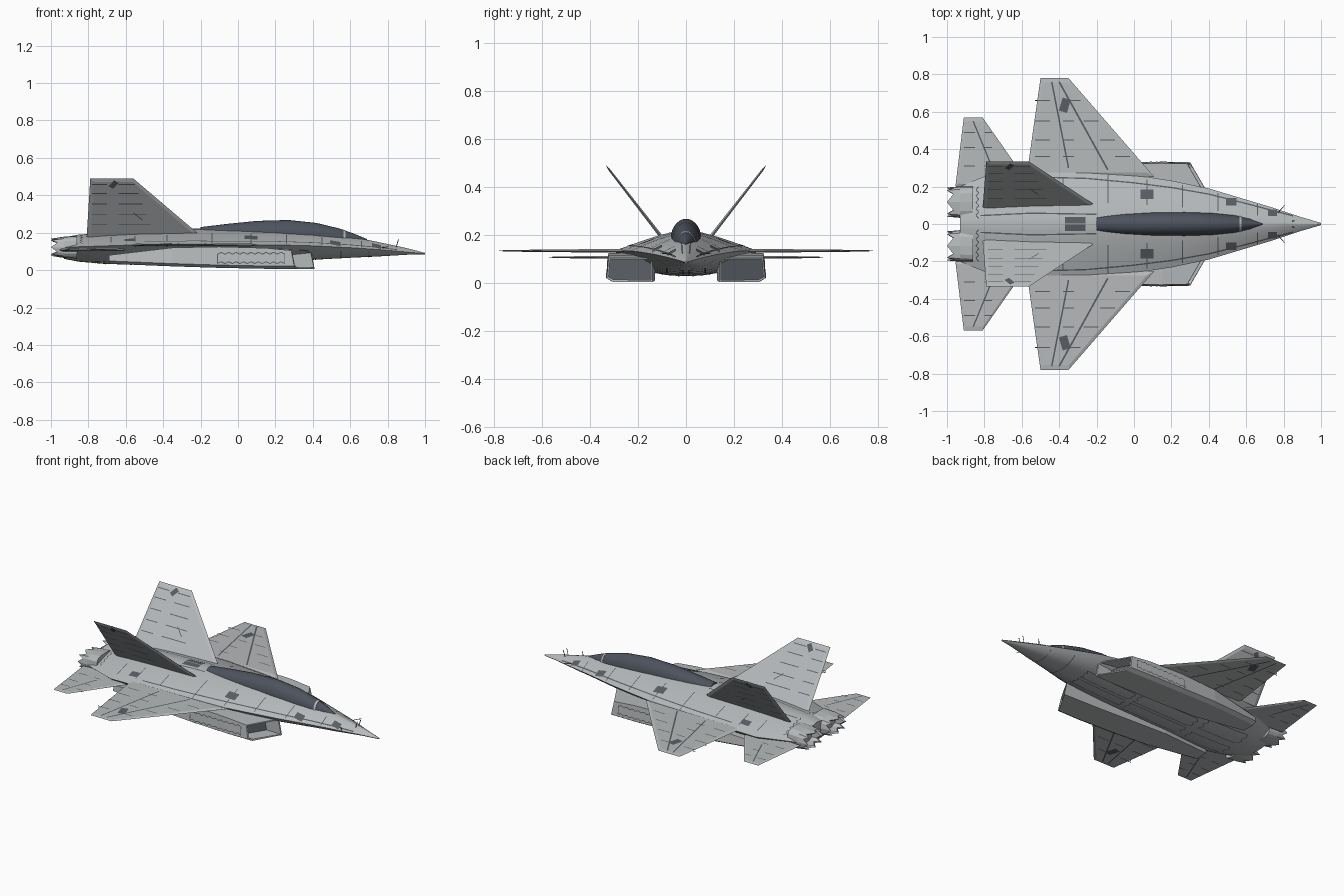
import bpy, bmesh, math
from mathutils import Vector

if "Cube" in bpy.data.objects:
    bpy.data.objects.remove(bpy.data.objects["Cube"])


def material(name, rgb, rough=0.6):
    m = bpy.data.materials.new(name)
    m.use_nodes = True
    m.diffuse_color = (*rgb, 1)
    node = m.node_tree.nodes["Principled BSDF"]
    node.inputs["Base Color"].default_value = (*rgb, 1)
    node.inputs["Roughness"].default_value = rough
    return m


SKIN = material("light grey skin", (0.47, 0.49, 0.50))
LINE = material("dark grey panel", (0.10, 0.11, 0.125))
GLASS = material("slate canopy", (0.075, 0.085, 0.11))


def finish(name, bm, mats, mirror=False, smooth=None, recalc=True):
    if recalc:
        bmesh.ops.recalc_face_normals(bm, faces=bm.faces)
    me = bpy.data.meshes.new(name)
    bm.to_mesh(me)
    bm.free()
    ob = bpy.data.objects.new(name, me)
    bpy.context.collection.objects.link(ob)
    for m in mats:
        me.materials.append(m)
    if mirror:
        mod = ob.modifiers.new("Mirror", 'MIRROR')
        mod.use_axis = (False, True, False)
        mod.use_mirror_merge = False
    if smooth:
        bpy.ops.object.select_all(action='DESELECT')
        ob.select_set(True)
        bpy.context.view_layer.objects.active = ob
        bpy.ops.object.shade_smooth_by_angle(angle=math.radians(smooth))
    return ob


def loft(rings):
    """Skin closed rings and cap both ends; returns mesh and the two caps."""
    bm = bmesh.new()
    vs = [[bm.verts.new(p) for p in r] for r in rings]
    n = len(vs[0])
    for a, b in zip(vs, vs[1:]):
        for i in range(n):
            j = (i + 1) % n
            bm.faces.new((a[i], a[j], b[j], b[i]))
    return bm, bm.faces.new(vs[0]), bm.faces.new(vs[-1])


def lookup(table, x):
    """Linear interpolation in a table whose x runs from nose to tail."""
    for a, b in zip(table, table[1:]):
        if x >= b[0]:
            break
    k = min(1, max(0, (x - a[0]) / (b[0] - a[0])))
    return [p + (q - p) * k for p, q in zip(a[1:], b[1:])]


# Fuselage: x, half width, chine height, top, bottom
BODY = [(1, .006, .088, .092, .084), (.9, .035, .097, .118, .082),
        (.75, .085, .11, .15, .073), (.6, .13, .12, .18, .066),
        (.4, .19, .13, .2, .055), (.2, .232, .135, .212, .045),
        (0, .262, .135, .218, .038), (-.25, .29, .135, .222, .033),
        (-.55, .30, .135, .21, .03), (-.7, .295, .13, .2, .032),
        (-.85, .235, .125, .19, .045), (-.93, .2, .12, .175, .06)]


def body_top(x, y, lift=0):
    w, zc, zt, zb = lookup(BODY, x)
    return Vector((x, y, zc + (zt - zc) * (1 - min(1, abs(y) / w) ** 1.4) + lift))


def body_bottom(x, y, lift=0):
    w, zc, zt, zb = lookup(BODY, x)
    return Vector((x, y, zc - (zc - zb) * (1 - min(1, abs(y) / w) ** 2.5) - lift))


ts = [i / 9 for i in range(-9, 10)]
rings = []
for s in BODY:
    rings.append([body_top(s[0], t * s[1]) for t in ts] +
                 [body_bottom(s[0], t * s[1]) for t in reversed(ts[1:-1])])
finish("fuselage", loft(rings)[0], [SKIN], smooth=30)

# Canopy: x, half width, top
CANOPY = [(.69, .004, .166), (.62, .03, .195), (.54, .047, .223), (.42, .059, .252),
          (.27, .064, .268), (.1, .062, .263), (-.05, .055, .248), (-.2, .042, .23)]


def canopy_ring(x, grow=0):
    w, zt = lookup(CANOPY, x)
    base = body_top(x, 0).z - .025
    return [(x, (w + grow) * math.cos(a), base + (zt + grow - base) * math.sin(a))
            for a in [math.pi * i / 14 for i in range(15)]]


finish("canopy", loft([canopy_ring(s[0]) for s in CANOPY])[0], [GLASS], smooth=45)
finish("canopy_frame", loft([canopy_ring(x, .002) for x in (.575, .563)])[0], [SKIN])

# Engine intakes: x, inner y, outer y, bottom, top, sweep of the mouth
DUCT = [(.3, .14, .33, .006, .105, .11), (.15, .135, .333, .007, .118, 0),
        (-.1, .13, .33, .012, .125, 0), (-.35, .13, .32, .02, .12, 0),
        (-.69, .17, .28, .034, .08, 0)]
rings = []
for x, yi, yo, zb, zt, sweep in DUCT:
    corners = [(yi, zb), (yo - .025, zb), (yo, zb + .015), (yo - .008, zt), (yi, zt)]
    rings.append([(x + sweep * (yo - y) / (yo - yi) - (.02 if sweep and z == zt else 0), y, z)
                  for y, z in corners])
bm, mouth, _ = loft(rings)
bmesh.ops.recalc_face_normals(bm, faces=bm.faces)
bmesh.ops.inset_region(bm, faces=[mouth], thickness=.01)
inner = bmesh.ops.extrude_face_region(bm, geom=[mouth])["geom"]
bmesh.ops.translate(bm, verts=[g for g in inner if isinstance(g, bmesh.types.BMVert)],
                    vec=(-.1, 0, 0))
if mouth.is_valid:
    bm.faces.remove(mouth)
for g in inner:
    if isinstance(g, bmesh.types.BMFace):
        g.material_index = 1
finish("engine_intakes", bm, [SKIN, LINE], mirror=True)

# Exhaust nozzles with toothed rims
def nozzle_ring(x, ry, rz, tooth=0):
    out = []
    for i in range(16):
        c, s = math.cos(math.tau * i / 16), math.sin(math.tau * i / 16)
        out.append((x + tooth * (i % 2), .117 + ry * math.copysign(abs(c) ** .6, c),
                    .122 + rz * math.copysign(abs(s) ** .6, s)))
    return out


bm, _, back = loft([nozzle_ring(-.86, .085, .062), nozzle_ring(-.93, .084, .057),
                    nozzle_ring(-1, .078, .046, .035), nozzle_ring(-.99, .068, .037, .03),
                    nozzle_ring(-.91, .06, .035)])
back.material_index = 1
finish("exhaust_nozzles", bm, [SKIN, LINE], mirror=True)


# Flying surfaces share a frame: along x, along the span, and thickness
class Surface:
    def __init__(self, origin, span, root, tip, length):
        self.o, self.s = Vector(origin), Vector(span).normalized()
        self.n = Vector((1, 0, 0)).cross(self.s)
        self.root, self.tip, self.length = root, tip, length

    def at(self, x, s, side, lift=0):
        k = min(1, max(0, s / self.length))
        h = self.root + (self.tip - self.root) * k + lift
        return self.o + Vector((x, 0, 0)) + self.s * s + self.n * h * side

    def build(self, name, outline):
        cx = sum(p[0] for p in outline) / len(outline)
        cs = sum(p[1] for p in outline) / len(outline)
        inset = [(x + (cx - x) * .1, s + (cs - s) * .1) for x, s in outline]
        rim = [self.at(x, s, 0) for x, s in outline]
        bm = loft([[self.at(x, s, 1) for x, s in inset], rim,
                   [self.at(x, s, -1) for x, s in inset]])[0]
        finish(name, bm, [SKIN], mirror=True)


wing = Surface((0, 0, .135), (0, 1, 0), .011, .003, .78)
wing.build("wings", [(.11, .25), (-.35, .78), (-.5, .78), (-.575, .25)])
tail = Surface((0, 0, .108), (0, 1, 0), .01, .003, .57)
tail.build("stabilizers", [(-.6, .27), (-.81, .57), (-.91, .57), (-.955, .2), (-.7, .18)])
fin = Surface((0, .108, .2), (0, .225, .29), .007, .004, .367)
fin.build("tail_fins", [(-.2, -.02), (-.56, .367), (-.79, .367), (-.81, -.05)])

# Panel lines and access plates, laid just above the skin
lines = bmesh.new()


def ribbon(fn, pts, width=.007, up=(0, 0, 1)):
    for a, b in zip(pts, pts[1:]):
        a, b = Vector(a), Vector(b)
        n = max(1, int((b - a).length / .03))
        d = (b - a).normalized()
        off = Vector((-d.y, d.x)) * width / 2
        for i in range(n):
            p, q = a.lerp(b, i / n), a.lerp(b, (i + 1) / n)
            f = lines.faces.new([lines.verts.new(fn(*c))
                                 for c in (p - off, q - off, q + off, p + off)])
            f.normal_update()
            if f.normal.dot(Vector(up)) < 0:
                f.normal_flip()


def zigzag(a, b, teeth, depth):
    a, b = Vector(a), Vector(b)
    d = (b - a).normalized()
    side = Vector((-d.y, d.x)) * depth
    return [a.lerp(b, i / teeth) + side * (i % 2) for i in range(teeth + 1)]


def top(x, y):
    return body_top(x, y, .002)


def belly(x, y):
    return body_bottom(x, y, .002)


down = (0, 0, -1)
xs = [.85, .6, .4, .2, 0, -.25, -.5]
ribbon(top, [(x, lookup(BODY, x)[0] * .84) for x in xs])
ribbon(top, [(-.2, .052), (-.55, .058), (-.82, .045)])
ribbon(top, zigzag((-.83, .03), (-.83, .2), 10, .015), .005)
for x in (.66, .45, .26, .07, -.14):
    w = lookup(BODY, x)[0]
    ribbon(top, [(x, w * .4), (x, w * .95)], .005)
for x in (-.38, -.55, -.68):
    ribbon(top, [(x, .15), (x, .25)], .005)
for x, y, size in ((.52, .12, .04), (.74, .06, .035), (.07, .16, .05), (-.58, .22, .04)):
    ribbon(top, [(x - size * .7, y), (x + size * .7, y)], size)
ribbon(top, [(-.37, .02), (-.26, .02)], .035)

# Toothed bay doors underneath
for x0, x1, y0, y1 in ((-.4, .02, .012, .1), (.06, .42, .012, .08), (-.75, -.46, .03, .13)):
    ribbon(belly, [(x0, y0), (x1, y0)], .005, down)
    ribbon(belly, [(x0, y1), (x1, y1)], .005, down)
    for x in (x0, x1):
        ribbon(belly, zigzag((x, y0), (x, y1), 4, .015), .005, down)
for x in (.7, .55):
    ribbon(belly, [(x, 0), (x, lookup(BODY, x)[0] * .85)], .005, down)

# Side bay on each intake
def duct_wall(x, z):
    _, yo, zb, zt, _ = lookup(DUCT, x)
    k = (z - zb - .015) / (zt - zb - .015)
    return Vector((x, yo - .008 * k + .0015, z))


for z in (.035, .085):
    ribbon(duct_wall, zigzag((-.11, z), (.25, z), 18, .01), .005, (0, 1, 0))
for x in (-.11, .25):
    ribbon(duct_wall, [(x, .035), (x, .085)], .005, (0, 1, 0))

# Lines on both faces of wings, stabilizers and fins
for side in (1, -1):
    def on(surf):
        return lambda x, s: surf.at(x, s, side, .0012)
    up = wing.n * side
    ribbon(on(wing), [(-.44, .76), (-.35, .3)], .008, up)
    ribbon(on(wing), [(-.4, .76), (-.14, .29)], .009, up)
    for s in (.36, .45, .55, .66):
        lead = .07 - (s - .3) * .875
        ribbon(on(wing), [(lead - .04, s), (lead - .12, s)], .006, up)
        ribbon(on(wing), [(-.53, s), (-.45, s)], .006, up)
        ribbon(on(wing), [(-.38, s), (-.32, s)], .006, up)
    ribbon(on(wing), [(-.38, .6), (-.36, .67)], .045, up)
    ribbon(on(tail), [(-.86, .55), (-.77, .33)], .007, up)
    for s in (.31, .41, .49):
        ribbon(on(tail), [(-.91, s), (-.85, s)], .006, up)
        ribbon(on(tail), [(-.8, s), (-.76, s)], .006, up)
    up = fin.n * side
    for s in (.06, .13, .2, .27, .33):
        ribbon(on(fin), [(-.78, s), (-.7, s)], .005, up)
        ribbon(on(fin), [(-.64, s), (-.55 + (.33 - s) * .3, s)], .005, up)
    ribbon(on(fin), [(-.68, .31), (-.65, .35)], .03, up)
    ribbon(on(fin), [(-.56, .14), (-.51, .09)], .005, up)
finish("panel_lines", lines, [LINE], mirror=True, recalc=False)

# Air data probes on the nose
def rod(a, b, r):
    a, b = Vector(a), Vector(b)
    u = (b - a).orthogonal().normalized()
    v = (b - a).normalized().cross(u)
    return [[p + (u * math.cos(t) + v * math.sin(t)) * r for t in
             [math.tau * i / 6 for i in range(6)]] for p in (a, b)]


finish("nose_side_probes", loft(rod((.77, .06, .12), (.805, .1, .125), .002))[0],
       [LINE], mirror=True)
finish("nose_top_probes", loft(rod((.845, .015, .12), (.858, .018, .165), .002))[0],
       [LINE], mirror=True)
